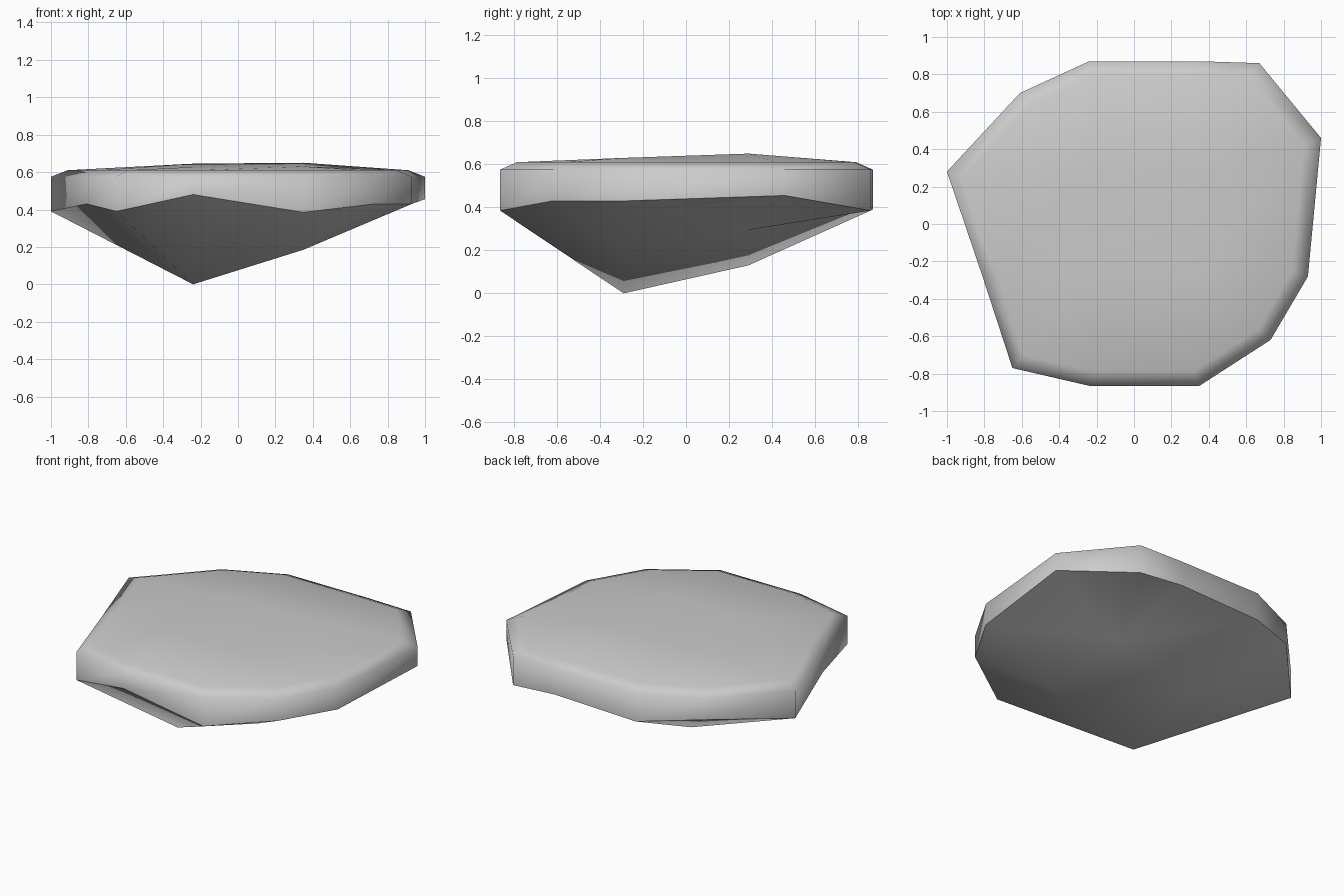
import bpy

if "Cube" in bpy.data.objects:
    bpy.data.objects.remove(bpy.data.objects["Cube"])

# Rows of a 4 x 4 grid, front to back: (x, y, z) of the rock surface
GRID = [
    [(-.65, -.77, .39), (-.24, -.865, .48), (.35, -.865, .385), (.73, -.62, .43)],
    [(-.81, -.28, .43), (-.24, -.29, 0), (.35, -.29, .185), (.93, -.28, .43)],
    [(-1, .28, .39), (-.24, .29, .13), (.35, .29, .295), (1, .46, .455)],
    [(-.61, .70, .435), (-.24, .87, .39), (.35, .87, .41), (.67, .86, .385)],
]
TOP_Z = {(1, 1): .627, (1, 2): .63, (2, 1): .645, (2, 2): .65}
RIM = [(0, 0), (0, 1), (0, 2), (0, 3), (1, 3), (2, 3),
       (3, 3), (3, 2), (3, 1), (3, 0), (2, 0), (1, 0)]


def make(name, verts, faces):
    mesh = bpy.data.meshes.new(name)
    mesh.from_pydata(verts, [], faces)
    mesh.shade_smooth()
    mesh.update()
    obj = bpy.data.objects.new(name, mesh)
    bpy.context.collection.objects.link(obj)
    return obj


def grid_faces(flip):
    faces = []
    for j in range(3):
        for i in range(3):
            a = j * 4 + i
            quad = [a, a + 1, a + 5, a + 4]
            if i != 1 and j != 1:
                # corner cells split from the inner point to the outer corner
                k = 0 if i == j else 1
                q = quad[k:] + quad[:k]
                tris = [[q[0], q[1], q[2]], [q[0], q[2], q[3]]]
            else:
                tris = [quad]
            faces += [t[::-1] if flip else t for t in tris]
    return faces


# Rock underside
make("rock_underside", [p for row in GRID for p in row], grid_faces(True))

# Slab: slightly domed top, rounded shoulder and vertical side band
verts = []
for j, row in enumerate(GRID):
    for i, (x, y, z) in enumerate(row):
        inner = (j, i) in TOP_Z
        s = 1 if inner else .91
        verts.append((x * s, y * s, TOP_Z.get((j, i), .61)))
faces = grid_faces(False)
n = len(RIM)
verts += [(*GRID[j][i][:2], .575) for j, i in RIM]
verts += [GRID[j][i] for j, i in RIM]
inner_ring = [j * 4 + i for j, i in RIM]
shoulder = list(range(16, 16 + n))
base = list(range(16 + n, 16 + 2 * n))
for upper, lower in ((inner_ring, shoulder), (shoulder, base)):
    for k in range(n):
        m = (k + 1) % n
        faces.append([lower[k], lower[m], upper[m], upper[k]])
make("ground_slab", verts, faces)
